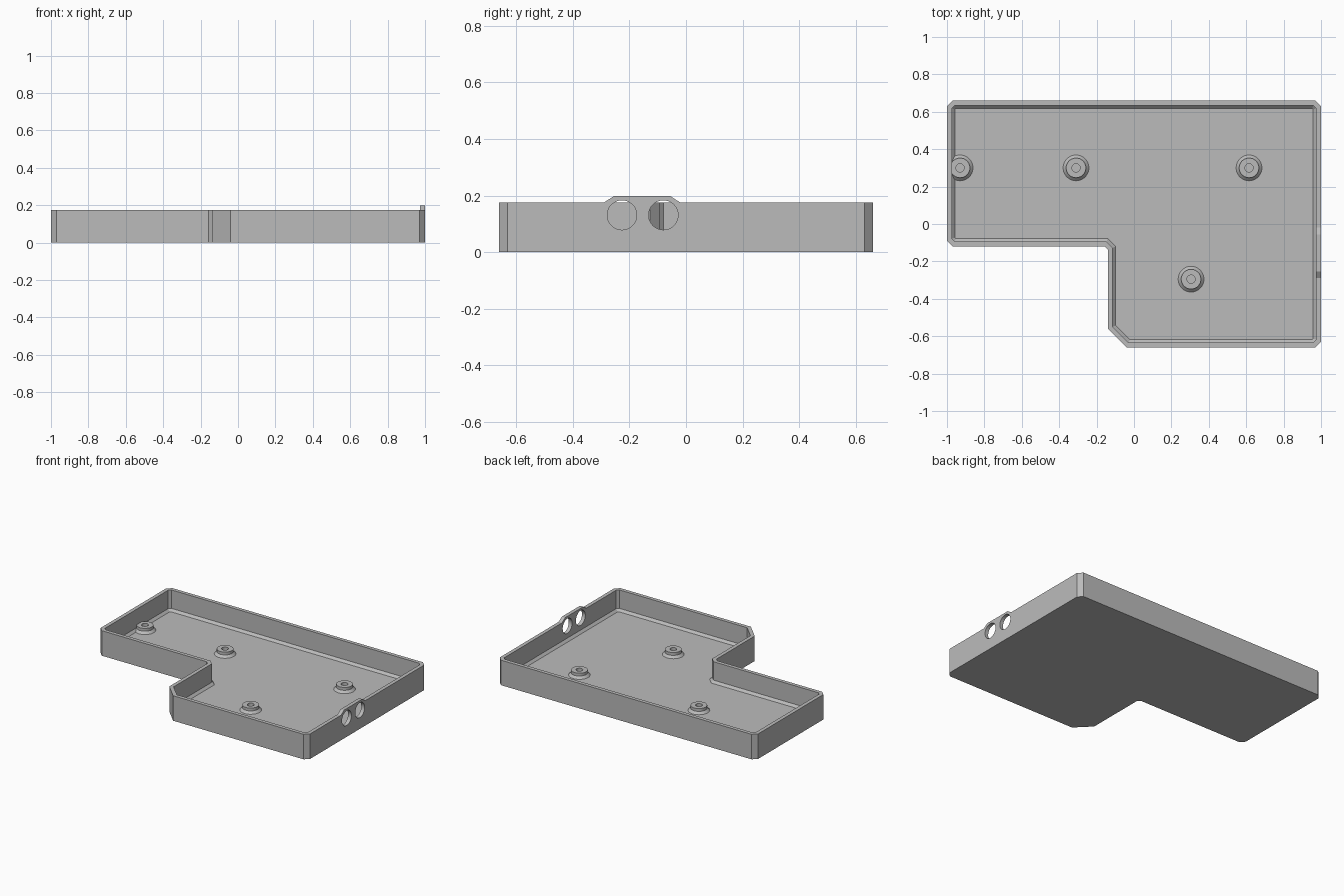
import bpy
import bmesh
from math import cos, sin, tau, radians
from mathutils import Vector, Matrix

cube = bpy.data.objects.get("Cube")
if cube:
    bpy.data.objects.remove(cube, do_unlink=True)

WALL = 0.026      # wall thickness
FILLET = 0.016    # sloped strip where walls and posts meet the floor
FLOOR = 0.03
RIM = 0.175

# One flat grey for the whole enclosure
grey = bpy.data.materials.new("plain_grey")
grey.use_nodes = True
grey.diffuse_color = (0.5, 0.5, 0.5, 1)
grey.node_tree.nodes["Principled BSDF"].inputs["Base Color"].default_value = (0.5, 0.5, 0.5, 1)


def make_object(name, bm):
    bmesh.ops.recalc_face_normals(bm, faces=bm.faces)
    mesh = bpy.data.meshes.new(name)
    bm.to_mesh(mesh)
    bm.free()
    mesh.materials.append(grey)
    obj = bpy.data.objects.new(name, mesh)
    bpy.context.collection.objects.link(obj)
    return obj


def inset(points, dist):
    """Mitred inward offset of a counter-clockwise outline."""
    result = []
    for i, p in enumerate(points):
        a = (p - points[i - 1]).normalized()
        b = (points[(i + 1) % len(points)] - p).normalized()
        na, nb = Vector((-a.y, a.x)), Vector((-b.y, b.x))
        result.append(p + (na + nb) * dist / (1 + na.dot(nb)))
    return result


def bridge(bm, lower, upper):
    n = len(lower)
    for i in range(n):
        j = (i + 1) % n
        bm.faces.new((lower[i], lower[j], upper[j], upper[i]))


def cut(obj, cutter):
    """Subtract the cutter and keep the resulting mesh."""
    mod = obj.modifiers.new("cut", "BOOLEAN")
    mod.operation = "DIFFERENCE"
    mod.solver = "EXACT"
    mod.object = cutter
    graph = bpy.context.evaluated_depsgraph_get()
    mesh = bpy.data.meshes.new_from_object(obj.evaluated_get(graph))
    obj.modifiers.clear()
    obj.data = mesh


def smooth(obj):
    obj.data.shade_smooth()
    obj.data.set_sharp_from_angle(angle=radians(30))


# Tray: L-shaped outline with clipped corners, lofted up, over the rim and down
outline = [Vector(p) for p in (
    (-1, -0.09), (-0.97, -0.12), (-0.158, -0.12), (-0.14, -0.138),
    (-0.14, -0.56), (-0.04, -0.66), (0.97, -0.66), (1, -0.63),
    (1, 0.63), (0.97, 0.66), (-0.97, 0.66), (-1, 0.63))]
levels = [(0, 0), (0, RIM), (WALL, RIM), (WALL, FLOOR + FILLET), (WALL + FILLET, FLOOR)]
bm = bmesh.new()
loops = [[bm.verts.new((p.x, p.y, z)) for p in inset(outline, d)] for d, z in levels]
for lower, upper in zip(loops, loops[1:]):
    bridge(bm, lower, upper)
bm.faces.new(loops[0])
bm.faces.new(loops[-1])
tray = make_object("tray", bm)

# Raised tab on the left wall, above the port holes
bm = bmesh.new()
tab_profile = ((-0.29, RIM), (-0.02, RIM), (-0.055, 0.198), (-0.255, 0.198))
ends = [[bm.verts.new((x, y, z)) for y, z in tab_profile] for x in (1 - WALL, 1)]
bridge(bm, *ends)
for end in ends:
    bm.faces.new(end)
tab = make_object("port_tab", bm)

# Two round port holes through wall and tab
bm = bmesh.new()
for y in (-0.226, -0.08):
    bmesh.ops.create_cone(
        bm, cap_ends=True, segments=48, radius1=0.052, radius2=0.052, depth=0.12,
        matrix=Matrix.Translation((1, y, 0.131)) @ Matrix.Rotation(tau / 4, 4, "Y"))
port_cutter = make_object("port_cutter", bm)
port_cutter.hide_render = True
for part in (tray, tab):
    cut(part, port_cutter)
    smooth(part)
bpy.data.objects.remove(port_cutter, do_unlink=True)

# Screw posts: turned rings with a sloped foot and a blind centre hole
POST, HOLE, TOP, SIDES = 0.053, 0.022, 0.066, 40
post_profile = [(HOLE, 0.02), (POST + FILLET, 0.02), (POST + FILLET, FLOOR),
                (POST, FLOOR + FILLET), (POST, TOP), (HOLE, TOP)]
posts = {"left_post": (0.615, 0.3), "middle_post": (-0.31, 0.3),
         "right_post": (-0.93, 0.3), "front_post": (0.305, -0.295)}
for name, (cx, cy) in posts.items():
    bm = bmesh.new()
    # The post beside the wall is trimmed so that it stays inside it
    rings = [[bm.verts.new((max(cx + r * cos(tau * i / SIDES), WALL / 2 - 1),
                            cy + r * sin(tau * i / SIDES), z))
              for i in range(SIDES)] for r, z in post_profile]
    for i, ring in enumerate(rings):
        bridge(bm, rings[i - 1], ring)
    smooth(make_object(name, bm))
